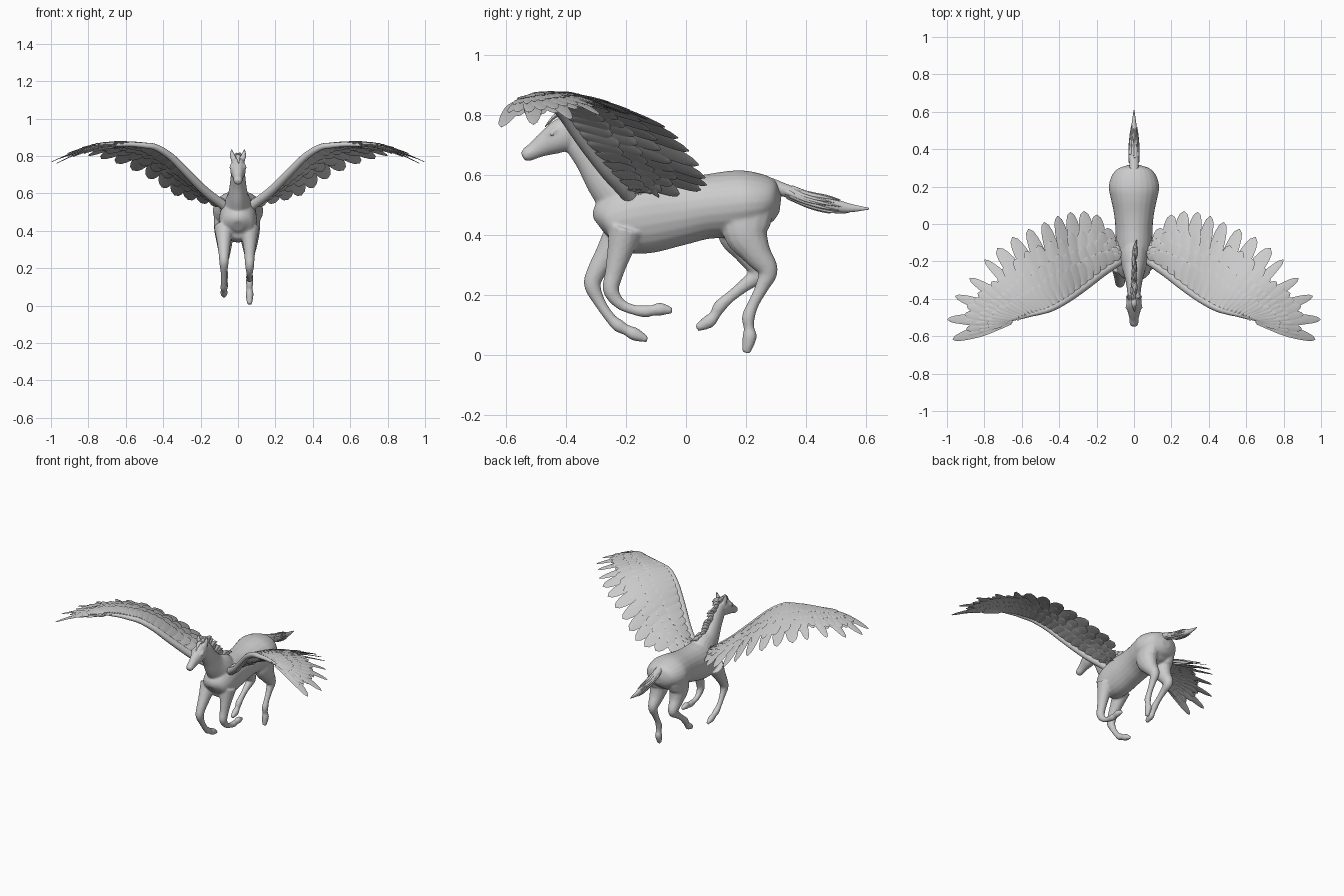
import bpy, bmesh, math, random
from mathutils import Vector

random.seed(4)
if "Cube" in bpy.data.objects:
    bpy.data.objects.remove(bpy.data.objects["Cube"])

clay = bpy.data.materials.new("light_grey")
clay.use_nodes = True
clay.diffuse_color = (0.6, 0.6, 0.6, 1)
clay.node_tree.nodes["Principled BSDF"].inputs["Base Color"].default_value = (0.6, 0.6, 0.6, 1)


def spline(points, u):
    """Smooth curve through tuples of any length, u counted in points."""
    last = len(points) - 1
    u = max(0, min(last, u))
    i = min(int(u), last - 1)
    f = u - i
    a, b, c, d = (points[max(0, min(last, k))] for k in range(i - 1, i + 3))
    return [0.5 * (2 * q + (r - p) * f + (2 * p - 5 * q + 4 * r - s) * f * f
                   + (3 * q - p - 3 * r + s) * f ** 3) for p, q, r, s in zip(a, b, c, d)]


def skin(bm, rings, n):
    """Closed skin over elliptical rings given as (centre, side axis, up axis)."""
    loops = []
    for centre, side, up in rings:
        angles = [2 * math.pi * k / n for k in range(n)]
        loops.append([bm.verts.new(centre + side * math.cos(a) + up * math.sin(a)) for a in angles])
    for lower, upper in zip(loops, loops[1:]):
        for k in range(n):
            m = (k + 1) % n
            bm.faces.new((lower[k], lower[m], upper[m], upper[k]))
    bm.faces.new(loops[0][::-1])
    bm.faces.new(loops[-1])


def loft(bm, stations, n=16, steps=5):
    """Stations are (x, y, z, half width, half depth) along a limb."""
    count = (len(stations) - 1) * steps
    rings = []
    for i in range(count + 1):
        u = i / steps
        x, y, z, wide, deep = spline(stations, u)
        ahead, behind = spline(stations, u + 0.3), spline(stations, u - 0.3)
        tangent = (Vector(ahead[:3]) - Vector(behind[:3])).normalized()
        side = (Vector((1, 0, 0)) - tangent * tangent.x).normalized()
        up = tangent.cross(side)
        rings.append((Vector((x, y, z)), side * max(wide, 0.001), up * max(deep, 0.001)))
    skin(bm, rings, n)


def finish(bm, name, angle=50):
    bmesh.ops.recalc_face_normals(bm, faces=bm.faces)
    mesh = bpy.data.meshes.new(name)
    bm.to_mesh(mesh)
    bm.free()
    obj = bpy.data.objects.new(name, mesh)
    bpy.context.collection.objects.link(obj)
    mesh.materials.append(clay)
    bpy.ops.object.select_all(action="DESELECT")
    obj.select_set(True)
    bpy.context.view_layer.objects.active = obj
    bpy.ops.object.shade_smooth_by_angle(angle=math.radians(angle))
    return obj


# Trunk: y, top, bottom, half width
body = bmesh.new()
trunk = [(-.287, .46, .39, .03), (-.265, .52, .355, .08), (-.2, .57, .335, .1),
         (-.12, .595, .34, .1), (-.02, .595, .365, .1), (.06, .6, .385, .108),
         (.14, .612, .39, .125), (.2, .615, .4, .135), (.26, .6, .42, .118),
         (.295, .57, .44, .085), (.315, .53, .475, .03)]
loft(body, [(0, y, (t + b) / 2, w, (t - b) / 2) for y, t, b, w in trunk], 24)

# Neck and head: y, z, half depth, half width
neck = [(-.15, .47, .11, .085), (-.195, .53, .11, .075), (-.26, .585, .078, .055),
        (-.312, .655, .06, .043), (-.36, .722, .056, .036), (-.39, .75, .045, .03)]
head = [(-.355, .75, .035, .025), (-.4, .738, .057, .04), (-.44, .718, .05, .041),
        (-.475, .7, .039, .032), (-.505, .682, .029, .025), (-.53, .668, .024, .024),
        (-.545, .66, .014, .016)]
for part in (neck, head):
    loft(body, [(0, y, z, w, d) for y, z, d, w in part], 20)

# Legs: y, z, radius from top to hoof
left_front = [(-.2, .42, .06), (-.222, .34, .042), (-.24, .27, .031), (-.25, .215, .027),
              (-.22, .17, .019), (-.175, .15, .017), (-.135, .145, .021), (-.11, .148, .018),
              (-.085, .152, .022), (-.045, .147, .01)]
right_front = [(-.21, .42, .06), (-.26, .34, .042), (-.3, .275, .032), (-.312, .23, .028),
               (-.285, .17, .019), (-.25, .12, .018), (-.225, .097, .022), (-.2, .083, .018),
               (-.17, .068, .022), (-.128, .05, .01)]
left_hind = [(.21, .49, .085), (.2, .41, .078), (.235, .34, .05), (.273, .28, .034),
             (.253, .225, .023), (.225, .17, .019), (.208, .125, .022), (.21, .09, .018),
             (.212, .058, .024), (.2, .006, .014)]
right_hind = [(.2, .49, .085), (.18, .41, .078), (.21, .34, .048), (.245, .275, .034),
              (.2, .235, .023), (.15, .195, .019), (.112, .16, .022), (.095, .13, .018),
              (.075, .11, .023), (.035, .088, .012)]
for side, leg in ((.062, left_front), (-.075, right_front), (.062, left_hind), (-.072, right_hind)):
    loft(body, [(side, y, z, min(r * .9, .056), r) for y, z, r in leg], 14)

# Ears and brow ridges
for s in (-1, 1):
    loft(body, [(s * .022, -.39, .77, .014, .014), (s * .029, -.39, .8, .015, .012),
                (s * .036, -.385, .838, .004, .004)], 10)
    loft(body, [(s * .034, -.425, .755, .006, .006), (s * .037, -.443, .745, .009, .009),
                (s * .032, -.46, .732, .006, .006)], 10)
horse = finish(body, "horse_body")
remesh = horse.modifiers.new("Blend", "REMESH")
remesh.mode, remesh.voxel_size, remesh.use_smooth_shade = "VOXEL", .006, True
smooth = horse.modifiers.new("Soften", "SMOOTH")
smooth.factor, smooth.iterations = .5, 5

# Eyes
eyes = bmesh.new()
for s in (-1, 1):
    ball = bmesh.ops.create_uvsphere(eyes, u_segments=12, v_segments=8, radius=.009)
    bmesh.ops.translate(eyes, verts=ball["verts"], vec=(s * .036, -.446, .738))
finish(eyes, "eyes")

# Mane: overlapping tufts down the crest, plus a forelock
mane = bmesh.new()
crest = [(-.405, .785), (-.36, .785), (-.315, .735), (-.26, .675), (-.2, .625), (-.15, .6)]
tufts = 20
for i in range(tufts):
    y, z = spline(crest, i * (len(crest) - 1) / (tufts - 1))
    lean = random.uniform(-.012, .012)
    size = random.uniform(.8, 1.15)
    loft(mane, [(0, y - .01, z - .03, .01, .02), (lean / 2, y + .012 * size, z + .006, .012, .02),
                (lean, y + .035 * size, z + .018 * size, .008, .011),
                (lean * 1.5, y + .06 * size, z + .012 * size, .001, .002)], 8, 4)
loft(mane, [(0, -.39, .79, .01, .01), (0, -.43, .8, .013, .008), (.004, -.47, .76, .002, .002)], 8)
finish(mane, "mane")

# Tail: a core and loose locks that follow it
tail = bmesh.new()
dock = [(0, .28, .565, .026, .026), (0, .34, .545, .025, .022), (0, .4, .52, .026, .024),
        (0, .47, .503, .02, .026), (0, .54, .49, .012, .016), (0, .61, .487, .002, .003)]
loft(tail, dock, 14)
for i in range(14):
    angle, start = i * 2.4, random.uniform(.8, 2)
    reach = random.uniform(1.8, 3)
    lock = []
    for k in range(5):
        x, y, z, w, d = spline(dock, start + reach * k / 4)
        thick = .01 * (1 - k / 4) + .001
        spread = .7 + .12 * k
        lock.append((x + w * spread * math.cos(angle), y, z + d * spread * math.sin(angle), thick, thick))
    loft(tail, lock, 8, 4)
finish(tail, "tail")

# Wing layout: roots along the arm and matching feather tips
roots = [(.07, -.19, .535), (.17, -.26, .61), (.27, -.34, .71), (.36, -.405, .8), (.44, -.45, .85),
         (.5, -.47, .86), (.56, -.485, .865), (.61, -.5, .865), (.65, -.51, .862), (.66, -.52, .855)]
tips = [(.1, -.09, .53), (.2, .05, .55), (.34, .065, .59), (.48, .01, .68), (.65, -.07, .76),
        (.8, -.19, .8), (.88, -.29, .8), (.957, -.385, .785), (.998, -.51, .768), (.97, -.617, .76)]
LAST = len(roots) - 1


def wing_point(t, c):
    p = Vector(spline(roots, t)).lerp(Vector(spline(tips, t)), c)
    p.z += .02 * math.sin(math.pi * c)
    return p


def feather(bm, t, start, end, half, lift, roll, sharp):
    """Thin blade running from start to end along the wing ray at t."""
    along = (wing_point(t, end) - wing_point(t, start)).normalized()
    span = wing_point(min(t + .1, LAST), .8) - wing_point(max(t - .1, 0), .8)
    span = (span - along * span.dot(along)).normalized()
    normal = span.cross(along)
    across = span * math.cos(roll) + normal * math.sin(roll)
    thick = across.cross(along)
    rings = []
    for i in range(10):
        s = 1 - (1 - i / 9) ** 1.4
        width = half * min(1, .5 + s) * math.sqrt(max(0, 1 - s ** sharp)) + .001
        rise = lift * (.5 + .5 * s)
        rings.append((wing_point(t, start + (end - start) * s) + normal * rise,
                      across * width, thick * (.0045 - .003 * s)))
    skin(bm, rings, 6)


wing = bmesh.new()
# Flight feathers, closely set inside and fanned at the tip
for t in [i * .5 for i in range(11)] + list(range(6, LAST + 1)):
    outer = t > LAST / 2
    feather(wing, t, 0, 1, .034 if outer else .046, 0, .12, 3 if outer else 6)
# Covert rows over and under the flight feathers
for start, end, count, lift in ((.25, .74, 22, .007), (.12, .54, 26, .012), (.02, .36, 28, .016)):
    for i in range(count):
        t = LAST * i / (count - 1)
        mid = (start + end) / 2
        pitch = (wing_point(min(t + .2, LAST), mid) - wing_point(max(t - .2, 0), mid)).length / .4
        half = max(.014, min(.036, pitch * LAST / count * .8))
        stop = end + random.uniform(-.03, .03)
        for face in (1, -1):
            feather(wing, t, start, stop, half, face * lift, .1, 5)
# Arm along the leading edge
arm = [(.03, -.17, .5, .03, .045)]
for i, (x, y, z) in enumerate(roots):
    r = .026 - .0022 * i
    arm.append((x, y, z - .004, r, r))
loft(wing, arm, 12, 4)
wings = finish(wing, "wings", 60)
wings.modifiers.new("Mirror", "MIRROR")
